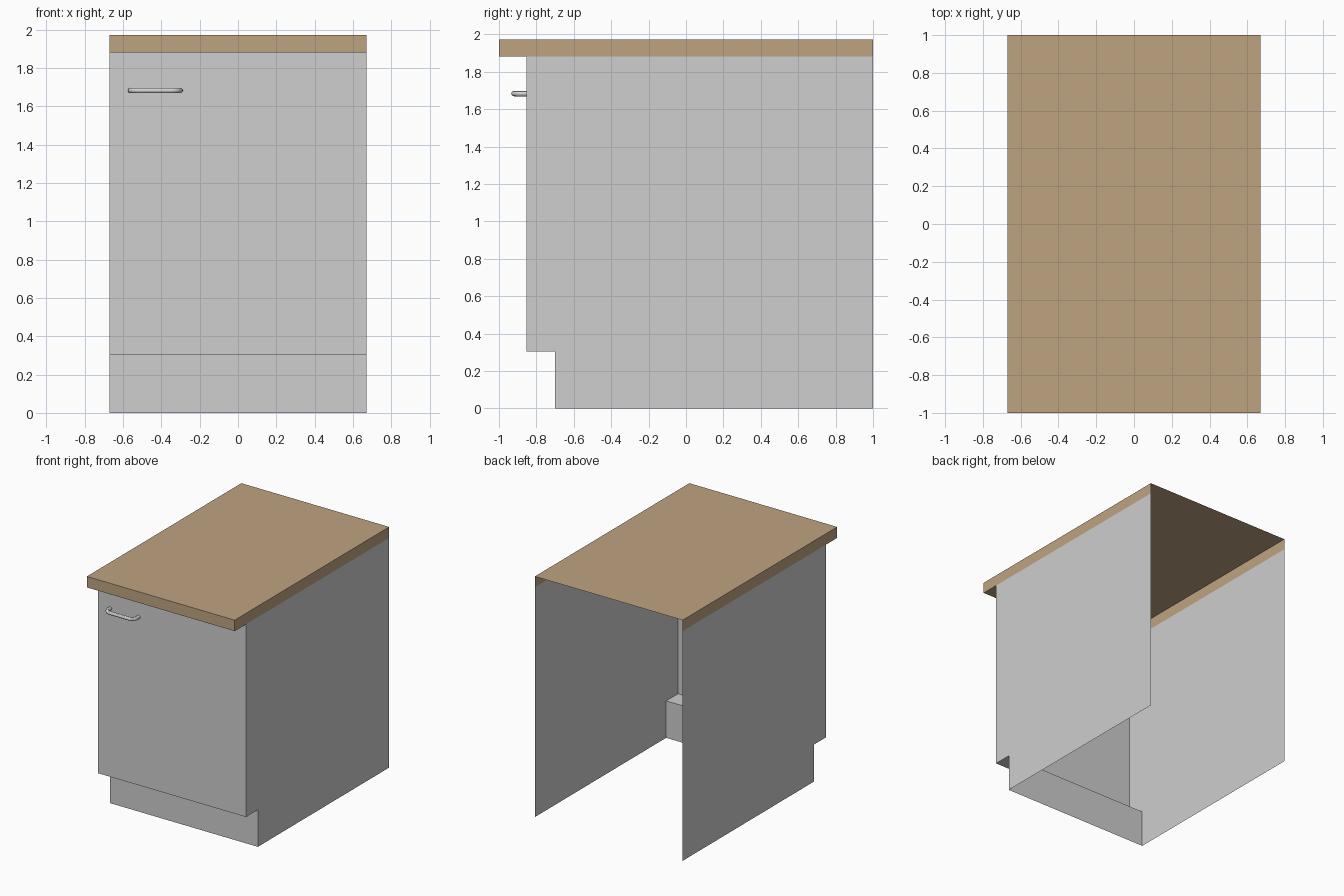
import bpy, bmesh, math

if "Cube" in bpy.data.objects:
    bpy.data.objects.remove(bpy.data.objects["Cube"])

W = 0.67  # half width


def material(name, rgb):
    m = bpy.data.materials.new(name)
    m.diffuse_color = (*rgb, 1)
    m.use_nodes = True
    m.node_tree.nodes["Principled BSDF"].inputs["Base Color"].default_value = m.diffuse_color
    return m


grey = material("cabinet grey", (0.62, 0.62, 0.62))
wood = material("worktop brown", (0.52, 0.37, 0.22))
metal = material("handle metal", (0.66, 0.66, 0.66))


def shell(name, path, back, mat):
    """Thin open shell: a (y, z) path swept across x, with both side faces.
    'back' holds the extra points that close the side outline."""
    bm = bmesh.new()
    outline = path + back
    left = [bm.verts.new((-W, y, z)) for y, z in outline]
    right = [bm.verts.new((W, y, z)) for y, z in outline]
    for i in range(len(path) - 1):
        bm.faces.new((left[i], right[i], right[i + 1], left[i + 1]))
    bm.faces.new(left)
    bm.faces.new(right[::-1])
    me = bpy.data.meshes.new(name)
    bm.to_mesh(me)
    bm.free()
    me.materials.append(mat)
    ob = bpy.data.objects.new(name, me)
    bpy.context.collection.objects.link(ob)


# Cabinet body: toe kick, ledge, door front and sides; open back and bottom
shell("cabinet_body", [(-0.70, 0), (-0.70, 0.303), (-0.853, 0.303), (-0.853, 1.882)],
      [(1, 1.882), (1, 0)], grey)

# Worktop: front overhang, top and side edges; open at the back
shell("worktop", [(-0.853, 1.882), (-1, 1.882), (-1, 1.972), (1, 1.972)],
      [(1, 1.882)], wood)

# Bow handle: round tube along a path with rounded corners
r, bend = 0.014, 0.045
x0, x1, y0, y1, z = -0.561, -0.302, -0.853, -0.92, 1.683
points = [(x0, y0)]
for cx, start in ((x0 + bend, 180), (x1 - bend, 270)):
    for k in range(7):
        a = math.radians(start + 15 * k)
        points.append((cx + bend * math.cos(a), y1 + bend + bend * math.sin(a)))
points.append((x1, y0))
curve = bpy.data.curves.new("handle", 'CURVE')
curve.dimensions = '3D'
curve.bevel_depth = r
curve.bevel_resolution = 4
spline = curve.splines.new('POLY')
spline.points.add(len(points) - 1)
for p, (x, y) in zip(spline.points, points):
    p.co = (x, y, z, 1)
curve.materials.append(metal)
handle = bpy.data.objects.new("handle", curve)
bpy.context.collection.objects.link(handle)
bpy.context.view_layer.objects.active = handle
handle.select_set(True)
bpy.ops.object.convert(target='MESH')
bpy.ops.object.shade_smooth_by_angle()
